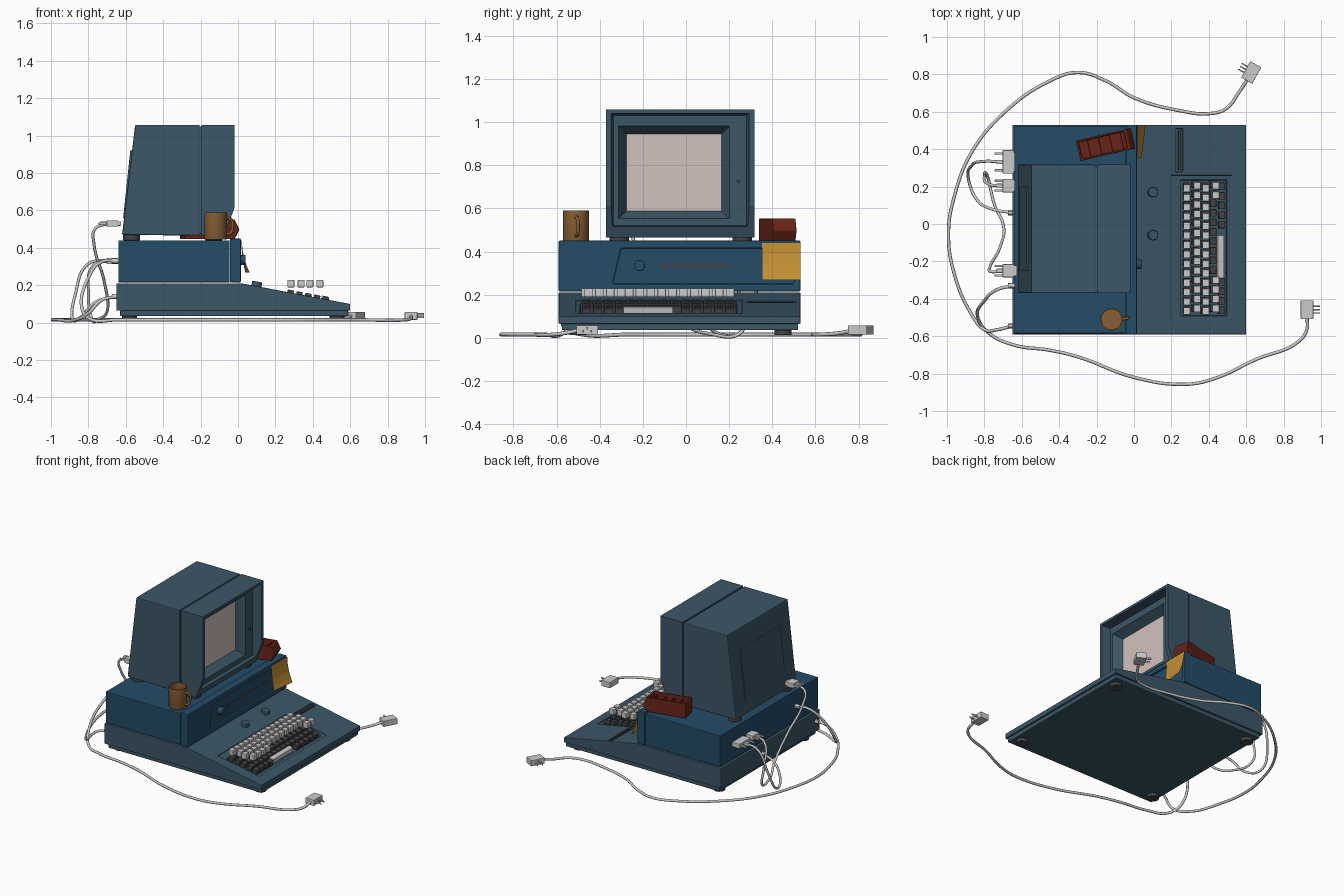
import bpy, bmesh, math
from mathutils import Matrix, Vector

if "Cube" in bpy.data.objects:
    bpy.data.objects.remove(bpy.data.objects["Cube"])


def mat(name, r, g, b):
    m = bpy.data.materials.new(name)
    m.diffuse_color = (r, g, b, 1)
    m.use_nodes = True
    m.node_tree.nodes["Principled BSDF"].inputs["Base Color"].default_value = m.diffuse_color
    return m


SHELL = mat("grey_blue", 0.045, 0.095, 0.135)
DRIVE = mat("deep_blue", 0.018, 0.072, 0.135)
GLASS = mat("screen_pale", 0.65, 0.54, 0.51)
LIGHT = mat("light_plastic", 0.55, 0.54, 0.53)
DARK = mat("dark_keys", 0.06, 0.06, 0.065)
RED = mat("brick_red", 0.14, 0.018, 0.01)
MUG = mat("mug_brown", 0.25, 0.115, 0.035)
NOTE = mat("note_yellow", 0.55, 0.28, 0.035)


def finish(bm, name, m, bevel=0, smooth=False):
    bmesh.ops.recalc_face_normals(bm, faces=bm.faces)
    me = bpy.data.meshes.new(name)
    bm.to_mesh(me)
    bm.free()
    o = bpy.data.objects.new(name, me)
    bpy.context.collection.objects.link(o)
    if m:
        me.materials.append(m)
    if bevel:
        b = o.modifiers.new("bevel", 'BEVEL')
        b.width, b.segments, b.limit_method = bevel, 2, 'ANGLE'
    if smooth:
        bpy.context.view_layer.objects.active = o
        o.select_set(True)
        bpy.ops.object.shade_smooth_by_angle()
        o.select_set(False)
    return o


def add_box(bm, c, s, tilt=0, turn=0):
    mx = (Matrix.Translation(c) @ Matrix.Rotation(turn, 4, 'Z')
          @ Matrix.Rotation(tilt, 4, 'Y') @ Matrix.Diagonal((*s, 1)))
    return bmesh.ops.create_cube(bm, size=1, matrix=mx)["verts"]


def boxes(name, items, m, bevel=0, tilt=0):
    bm = bmesh.new()
    for c, s in items:
        add_box(bm, c, s, tilt)
    return finish(bm, name, m, bevel)


def span(name, x, y, z, m, bevel=0):
    lo, hi = Vector((x[0], y[0], z[0])), Vector((x[1], y[1], z[1]))
    return boxes(name, [((lo + hi) / 2, hi - lo)], m, bevel)


def prism(name, pts, y0, y1, m, bevel=0):
    bm = bmesh.new()
    f = bm.faces.new([bm.verts.new((x, y0, z)) for x, z in pts])
    r = bmesh.ops.extrude_face_region(bm, geom=[f])
    bmesh.ops.translate(bm, vec=(0, y1 - y0, 0),
                        verts=[v for v in r["geom"] if isinstance(v, bmesh.types.BMVert)])
    return finish(bm, name, m, bevel)


def hull(name, pts, m=None):
    bm = bmesh.new()
    bmesh.ops.convex_hull(bm, input=[bm.verts.new(p) for p in pts])
    return finish(bm, name, m)


def cyl(name, c, r, h, m, rot=(0, 0), r2=None, seg=24, bevel=0.003):
    bm = bmesh.new()
    mx = Matrix.Translation(c) @ Matrix.Rotation(rot[0], 4, 'Y')
    bmesh.ops.create_cone(bm, cap_ends=True, segments=seg, radius1=r,
                          radius2=r2 or r, depth=h, matrix=mx)
    return finish(bm, name, m, bevel, True)


def cut(o, c):
    md = o.modifiers.new("cut", 'BOOLEAN')
    md.operation, md.object, md.solver = 'DIFFERENCE', c, 'EXACT'
    if len(o.modifiers) > 1:
        o.modifiers.move(len(o.modifiers) - 1, 0)
    bpy.context.view_layer.objects.active = o
    bpy.ops.object.modifier_apply(modifier="cut")
    bpy.data.objects.remove(c)


def tube(name, pts, r, m):
    cu = bpy.data.curves.new(name, 'CURVE')
    cu.dimensions, cu.bevel_depth, cu.bevel_resolution, cu.resolution_u = '3D', r, 2, 8
    cu.use_fill_caps = True
    s = cu.splines.new('BEZIER')
    s.bezier_points.add(len(pts) - 1)
    for b, p in zip(s.bezier_points, pts):
        b.co, b.handle_left_type, b.handle_right_type = p, 'AUTO', 'AUTO'
    cu.materials.append(m)
    o = bpy.data.objects.new(name, cu)
    bpy.context.collection.objects.link(o)


# wedge base with sloped keyboard deck
SL = 0.11 / 0.58
TILT = math.atan(SL)


def deck(x, y, d=0):
    return (x, y, 0.21 - (x - 0.02) * SL + d)


base = prism("keyboard_base", [(-0.65, 0.065), (0.6, 0.065), (0.6, 0.10), (0.02, 0.21), (-0.65, 0.21)],
             -0.59, 0.53, SHELL, 0.005)
for x, y, s in [(0.36, -0.125, (0.33, 0.77, 0.012)), (0.375, -0.128, (0.25, 0.725, 0.06)),
                (0.243, 0.395, (0.035, 0.23, 0.03))]:
    cut(base, boxes("cutter", [(deck(x, y), s)], None, 0, TILT))
boxes("slot_insert", [(deck(0.243, 0.395, -0.008), (0.012, 0.21, 0.012))], DARK, 0, TILT)
span("bottom_plate", (-0.63, 0.59), (-0.575, 0.52), (0.035, 0.066), SHELL, 0.004)
for x in (-0.58, 0.53):
    for y in (-0.5, 0.45):
        cyl("base_foot", (x, y, 0.024), 0.04, 0.024, DARK)
for y in (0.17, -0.06):
    cyl("deck_knob", deck(0.1, y, 0.008), 0.027, 0.034, SHELL, (TILT, 0))

# keys: dark ones in the well, light caps hovering above
dark, light = [], []
for r in range(5):
    for k in range(14):
        y = -0.462 + k * 0.051 + (r % 2) * 0.012
        if not (r == 4 and 3 < k < 9):
            dark.append((deck(0.28 + r * 0.047, y, -0.004), (0.034, 0.04, 0.036)))
boxes("dark_keys", dark, DARK, 0.004, TILT)
boxes("space_bar", [(deck(0.462, -0.175, -0.002), (0.036, 0.23, 0.036))], LIGHT, 0.004, TILT)
for r, x in enumerate((0.283, 0.337, 0.384, 0.438)):
    for k in range(14):
        if r < 3 or k < 4 or k > 11:
            light.append(((x, -0.466 + k * 0.0505 + (r % 2) * 0.014, 0.209), (0.037, 0.039, 0.04)))
boxes("light_keys", light, LIGHT, 0.004)

# drive unit
span("drive_body", (-0.64, -0.045), (-0.585, 0.525), (0.215, 0.44), DRIVE, 0.004)
panel = span("drive_front", (-0.043, 0.015), (-0.59, 0.53), (0.215, 0.45), DRIVE, 0.005)
cut(panel, hull("cutter", [(x, y, z) for x in (0.003, 0.05)
                           for y, z in ((-0.34, 0.25), (-0.30, 0.415), (0.5, 0.25), (0.5, 0.415))]))
boxes("drive_slot", [((0.004, 0.045, 0.335), (0.006, 0.35, 0.012)), ((0.004, -0.1, 0.317), (0.006, 0.03, 0.006)),
                     ((0.004, 0.29, 0.335), (0.006, 0.01, 0.01)), ((0.004, 0.325, 0.335), (0.006, 0.01, 0.01))], DARK)
cyl("drive_knob", (0.02, -0.215, 0.335), 0.026, 0.042, DRIVE, (math.pi / 2, 0))

# monitor: rear shell, hooded front shell with recessed bezel and screen
prism("monitor_rear", [(-0.62, 0.47), (-0.205, 0.465), (-0.205, 1.058), (-0.55, 1.058)], -0.37, 0.318, SHELL, 0.006)
prism("monitor_rear_panel", [(-0.614, 0.56), (-0.60, 0.56), (-0.566, 0.92), (-0.576, 0.92)], -0.25, 0.2, SHELL)
span("monitor_seam", (-0.21, -0.19), (-0.36, 0.308), (0.475, 1.048), SHELL)
front = prism("monitor_front", [(-0.195, 0.465), (-0.075, 0.465), (-0.02, 0.61), (-0.02, 1.058), (-0.195, 1.058)],
              -0.37, 0.318, SHELL, 0.006)


def ring(x, y0, y1, z0, z1):
    return [(x, y, z) for y in (y0, y1) for z in (z0, z1)]


cut(front, hull("cutter", ring(-0.08, -0.335, 0.28, 0.52, 1.03) + ring(0.0, -0.352, 0.297, 0.503, 1.043)))
cut(front, hull("cutter", ring(-0.14, -0.275, 0.165, 0.588, 0.945) + ring(-0.075, -0.315, 0.205, 0.55, 0.985)))
span("screen", (-0.145, -0.137), (-0.275, 0.165), (0.588, 0.945), GLASS)
cyl("monitor_button", (-0.077, 0.243, 0.725), 0.008, 0.012, DARK, (math.pi / 2, 0), None, 12, 0)
for x in (-0.57, -0.13):
    for y in (-0.31, 0.26):
        cyl("monitor_foot", (x, y, 0.455), 0.045, 0.03, DARK)

# hollow mug with handle
bm = bmesh.new()
prof = [(0, 0), (0.058, 0), (0.06, 0.005), (0.06, 0.145), (0.053, 0.145), (0.053, 0.012), (0, 0.012)]
vs = [bm.verts.new((-0.12 + r, -0.51, 0.445 + z)) for r, z in prof]
es = [bm.edges.new(p) for p in zip(vs, vs[1:])]
bmesh.ops.spin(bm, geom=vs + es, cent=(-0.12, -0.51, 0), axis=(0, 0, 1), angle=2 * math.pi, steps=32)
bmesh.ops.remove_doubles(bm, verts=bm.verts, dist=1e-5)
finish(bm, "mug", MUG, 0, True)
tube("mug_handle", [(-0.065, -0.51, 0.56), (-0.035, -0.503, 0.55), (-0.03, -0.5, 0.51), (-0.038, -0.503, 0.48),
                    (-0.065, -0.51, 0.473)], 0.008, MUG)

# open disk tray with pointed front end
tray = prism("disk_tray", [(-0.15, 0), (0.125, 0), (0.152, 0.05), (0.125, 0.105), (-0.15, 0.105)], -0.056, 0.056, RED, 0.004)
cut(tray, span("cutter", (-0.138, 0.11), (-0.046, 0.046), (0.03, 0.2), None))
cards = boxes("tray_dividers", [((-0.09 + i * 0.06, 0, 0.05), (0.006, 0.09, 0.07)) for i in range(4)], RED)
for o in (tray, cards):
    o.matrix_world = Matrix.Translation((-0.152, 0.425, 0.447)) @ Matrix.Rotation(math.radians(13), 4, 'Z')

# curled sticky note
cv = [(0.018, 0.44), (0.022, 0.39), (0.032, 0.34), (0.046, 0.30), (0.06, 0.268)]
note = prism("sticky_note", cv + [(x + 0.002, z) for x, z in reversed(cv)], 0.352, 0.53, NOTE)
for v in note.data.vertices:
    if v.co.y < 0.4:
        v.co.x = 0.018 + (v.co.x - 0.018) * 0.5

# connectors on the back
for name, y, z, w in (("wide_connector", 0.332, 0.33, 0.125), ("narrow_connector", 0.205, 0.33, 0.072),
                      ("monitor_connector", -0.25, 0.53, 0.07)):
    parts = [((-0.672, y, z), (0.06, w, 0.034)), ((-0.64, y, z), (0.03, w * 0.8, 0.024)),
             ((-0.715, y, z), (0.04, 0.022, 0.022))]
    parts += [((-0.715, y + s * w * 0.36, z), (0.06, 0.012, 0.012)) for s in (-1, 1)]
    boxes(name, parts, LIGHT, 0.003)
for y, z in ((0.06, 0.14), (-0.545, 0.14), (-0.33, 0.33)):
    cyl("cable_socket", (-0.655, y, z), 0.014, 0.04, LIGHT, (math.pi / 2, 0), None, 12, 0)


# wall plugs with three prongs
def plug(name, x, y, ang):
    o = boxes(name, [((0, 0, 0.036), (0.068, 0.1, 0.042))] +
              [((0.045, p, z), (0.05, 0.007, 0.012)) for p, z in ((-0.018, 0.03), (0.018, 0.03), (0, 0.045))], LIGHT, 0.003)
    o.matrix_world = Matrix.Translation((x, y, 0)) @ Matrix.Rotation(math.radians(ang), 4, 'Z')


plug("plug_front", 0.925, -0.458, 0)
plug("plug_rear", 0.627, 0.81, 151)


# cables
def floor(*pts):
    return [(x, y, 0.015) for x, y in pts]


tube("power_cable_rear", [(0.605, 0.77, 0.034), (0.565, 0.71, 0.022)] + floor(
    (0.49, 0.615), (0.4, 0.59), (0.25, 0.605), (0.0, 0.675), (-0.15, 0.765), (-0.3, 0.81), (-0.45, 0.765), (-0.7, 0.59),
    (-0.87, 0.38), (-0.96, 0.15), (-0.992, -0.05), (-0.96, -0.27), (-0.87, -0.48))
    + [(-0.80, -0.565, 0.05), (-0.73, -0.565, 0.12), (-0.65, -0.545, 0.14)], 0.009, LIGHT)
tube("power_cable_front", [(0.925, -0.5, 0.034), (0.925, -0.56, 0.022)] + floor(
    (0.89, -0.62), (0.65, -0.725), (0.42, -0.83), (0.27, -0.857), (0.0, -0.82), (-0.3, -0.71), (-0.45, -0.675),
    (-0.65, -0.645), (-0.78, -0.58)) + [(-0.835, -0.5, 0.08), (-0.80, -0.41, 0.24), (-0.73, -0.35, 0.325),
                                        (-0.64, -0.33, 0.33)], 0.009, LIGHT)
tube("wide_data_cable", [(-0.70, 0.332, 0.33), (-0.80, 0.335, 0.315), (-0.87, 0.31, 0.15), (-0.885, 0.24, 0.02),
                         (-0.84, 0.13, 0.03), (-0.76, 0.08, 0.11), (-0.65, 0.06, 0.14)], 0.008, LIGHT)
tube("monitor_cable", [(-0.70, 0.205, 0.33), (-0.77, 0.21, 0.31), (-0.80, 0.26, 0.15), (-0.785, 0.26, 0.03),
                       (-0.745, 0.1, 0.02), (-0.70, 0.0, 0.06), (-0.715, -0.12, 0.22), (-0.77, -0.23, 0.42),
                       (-0.765, -0.255, 0.50), (-0.70, -0.25, 0.53)], 0.008, LIGHT)
